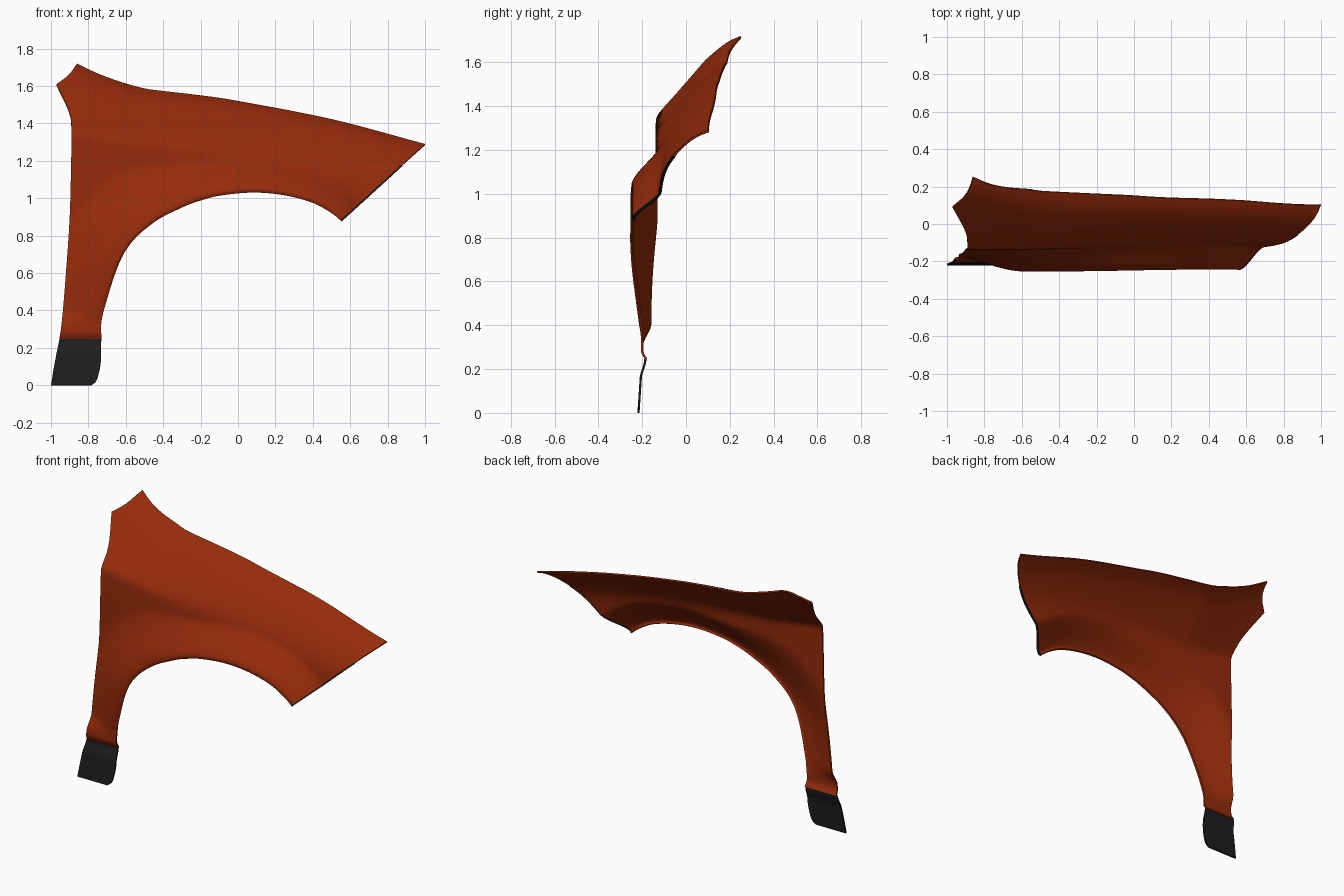
import bpy, bmesh, math
from mathutils import Vector

if "Cube" in bpy.data.objects:
    bpy.data.objects.remove(bpy.data.objects["Cube"])


def material(name, col):
    m = bpy.data.materials.new(name)
    m.diffuse_color = (*col, 1)
    m.use_nodes = True
    m.node_tree.nodes["Principled BSDF"].inputs["Base Color"].default_value = m.diffuse_color
    return m


def spline(pts, n):
    """Catmull-Rom through 2D points, resampled to n even steps."""
    p = [Vector(q) for q in pts]
    p = [2 * p[0] - p[1]] + p + [2 * p[-1] - p[-2]]
    fine = []
    for a, b, c, d in zip(p, p[1:], p[2:], p[3:]):
        for i in range(20):
            t = i / 20
            fine.append(0.5 * (2 * b + (c - a) * t + (2 * a - 5 * b + 4 * c - d) * t * t
                               + (3 * b - a - 3 * c + d) * t ** 3))
    fine.append(p[-2])
    acc = [0]
    for a, b in zip(fine, fine[1:]):
        acc.append(acc[-1] + (b - a).length)
    out, j = [], 0
    for i in range(n + 1):
        s = acc[-1] * i / n
        while j < len(acc) - 2 and acc[j + 1] < s:
            j += 1
        out.append(fine[j].lerp(fine[j + 1], (s - acc[j]) / max(acc[j + 1] - acc[j], 1e-9)))
    return out


def chain(curves, counts):
    out = []
    for c, n in zip(curves, counts):
        out += spline(c, n)[1 if out else 0:]
    return out


def smooth(a, b, t):
    t = min(max((t - a) / (b - a), 0), 1)
    return t * t * (3 - 2 * t)


def panel(name, rows, mat, thick, angle=40):
    """Skin a grid of 3D points, facing the front, with thickness inwards."""
    bm = bmesh.new()
    vs = [[bm.verts.new(p) for p in r] for r in rows]
    for r, s in zip(vs, vs[1:]):
        for i in range(len(r) - 1):
            bm.faces.new((r[i], r[i + 1], s[i + 1], s[i]))
    bm.normal_update()
    if sum(f.normal.y * f.calc_area() for f in bm.faces) > 0:
        bmesh.ops.reverse_faces(bm, faces=bm.faces[:])
    me = bpy.data.meshes.new(name)
    bm.to_mesh(me)
    bm.free()
    ob = bpy.data.objects.new(name, me)
    bpy.context.collection.objects.link(ob)
    me.materials.append(mat)
    sol = ob.modifiers.new("thickness", 'SOLIDIFY')
    sol.thickness, sol.offset = thick, -1
    bpy.ops.object.select_all(action='DESELECT')
    ob.select_set(True)
    bpy.context.view_layer.objects.active = ob
    bpy.ops.object.modifier_apply(modifier=sol.name)
    bpy.ops.object.shade_smooth_by_angle(angle=math.radians(angle))
    return ob


paint = material("orange_paint", (0.3, 0.024, 0.003))
rubber = material("black_plastic", (0.013, 0.013, 0.013))

# Outline in front view: wheel arch edge and outer edge, split at the outer corners
counts = (90, 8, 70)
arch = chain([
    [(-.73, .24), (-.73, .34), (-.70, .46), (-.65, .615), (-.60, .72), (-.53, .805), (-.42, .89), (-.30, .95)],
    [(-.30, .95), (-.26, .967), (-.22, .982)],
    [(-.22, .982), (-.1, 1.013), (.08, 1.03), (.25, 1.015), (.4, .975), (.5, .92), (.55, .88)]], counts)
outer = chain([
    [(-.955, .24), (-.94, .36), (-.92, .6), (-.90, .9), (-.892, 1.2), (-.89, 1.38), (-.905, 1.47), (-.97, 1.61)],
    [(-.97, 1.61), (-.905, 1.66), (-.86, 1.72)],
    [(-.86, 1.72), (-.75, 1.667), (-.62, 1.62), (-.5, 1.587), (-.38, 1.571), (-.2, 1.55), (0, 1.52),
     (.5, 1.423), (1, 1.29)]], counts)


def depth(x, z):
    # Sloping shoulder below the bonnet line, running into the upright side
    kick = 0.4 * max(0, -x - .5) ** 1.2
    drop = max(0, 1.52 - .16 * x - .07 * x * x + kick - z)
    fall = .93 * drop + .05 * (1 - math.exp(-drop / .03))
    a, b = .145 - .055 * x + .55 * kick - fall, -.14
    k = .015 + .09 * smooth(-.9, .6, x)
    y = .5 * (a + b + math.hypot(a - b, k))
    # Flare around the wheel arch with a rolled lip, fading out softly towards the rear
    p = Vector((x, z))
    d = min((p - q).length for q in arch)
    reach = .19 + .15 * (1 - smooth(-.75, -.1, x))
    t = min(max((d - .02) / (reach - .02), 0), 1)
    amp = .06 + .055 * smooth(.2, .8, z)
    y -= amp * (1 - .4 * t - .6 * t * t * (3 - 2 * t))
    y += .008 * max(0, 1 - d / .02) ** 2 * smooth(.3, .5, z)
    # Stepped foot above the flap
    foot = -.205 + .02 * (1 - smooth(.235, .28, z))
    t = smooth(.31, .41, z)
    return foot * (1 - t) + y * t


NV = 36
rows = []
for a, o in zip(arch, outer):
    row = []
    for j in range(NV + 1):
        v = (j / NV) ** 1.3
        p = a.lerp(o, v)
        row.append((p.x, depth(p.x, p.y), p.y))
    rows.append(row)
panel("fender_panel", rows, paint, .01)

# Black seal along the front edge, facing the bumper
edge = [Vector(p) for p in rows[-1] if p[0] < .885]
panel("front_edge_seal", [[p + Vector((.004, 0, -.005)) for p in edge],
                          [p + Vector((-.002, -.001, .002)) for p in edge]], rubber, .012)

# Mud flap below the foot
back = spline([(-.955, .246), (-.98, .12), (-1, 0)], 24)
front = spline([(-.731, .246), (-.733, .13), (-.745, .06), (-.76, .02), (-.785, 0)], 24)
flap = []
for a, b in zip(back, front):
    row = []
    for j in range(9):
        p = a.lerp(b, j / 8)
        z = max(p.y, 0)
        row.append((p.x, -.222 + .016 * z / .24 + .015 * smooth(.16, .24, z), z))
    flap.append(row)
panel("mud_flap", flap, rubber, .01)
